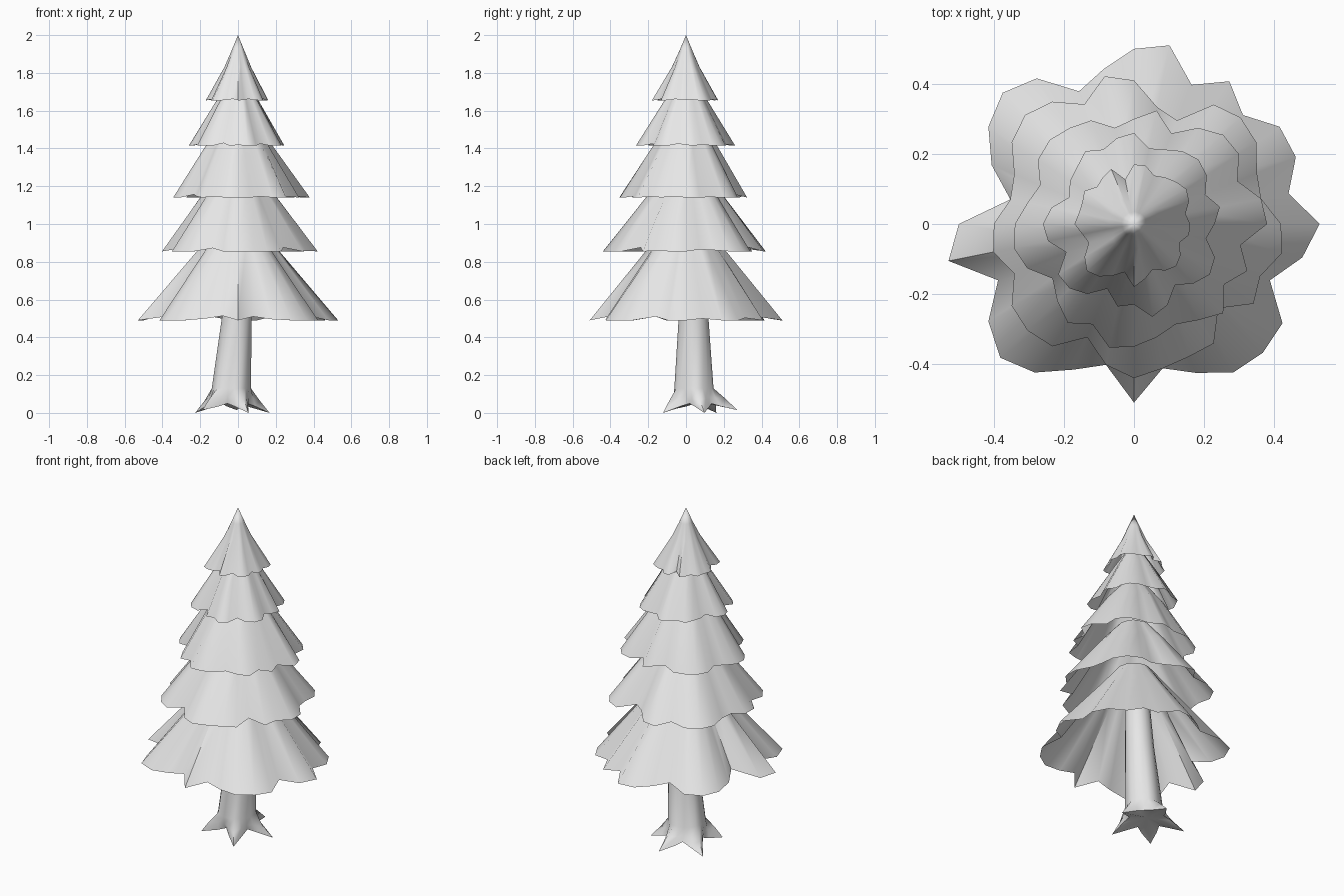
import bpy
import bmesh
from math import cos, sin, radians, tau

default_cube = bpy.data.objects.get("Cube")
if default_cube:
    bpy.data.objects.remove(default_cube, do_unlink=True)


def flat_material(name, value):
    """One plain colour for both the viewport and a render."""
    colour = (value, value, value, 1.0)
    material = bpy.data.materials.new(name)
    material.use_nodes = True
    material.diffuse_color = colour
    shader = material.node_tree.nodes["Principled BSDF"]
    shader.inputs["Base Color"].default_value = colour
    shader.inputs["Roughness"].default_value = 0.9
    return material


light_grey = flat_material("light grey", 0.8)


def loft(name, rings, tip=None, base=None, smooth_angle=60):
    """Skin closed rings of points, with optional fans to a tip and a base point."""
    bm = bmesh.new()
    loops = [[bm.verts.new(point) for point in ring] for ring in rings]
    count = len(loops[0])

    for lower, upper in zip(loops, loops[1:]):
        for i in range(count):
            j = (i + 1) % count
            bm.faces.new((lower[i], lower[j], upper[j], upper[i]))

    if tip:
        peak = bm.verts.new(tip)
        for i in range(count):
            bm.faces.new((loops[-1][i], loops[-1][(i + 1) % count], peak))
    if base:
        centre = bm.verts.new(base)
        for i in range(count):
            bm.faces.new((loops[0][(i + 1) % count], loops[0][i], centre))

    mesh = bpy.data.meshes.new(name)
    bm.to_mesh(mesh)
    bm.free()
    mesh.materials.append(light_grey)
    part = bpy.data.objects.new(name, mesh)
    bpy.context.collection.objects.link(part)

    bpy.ops.object.select_all(action="DESELECT")
    part.select_set(True)
    bpy.context.view_layer.objects.active = part
    bpy.ops.object.shade_smooth_by_angle(angle=radians(smooth_angle))
    return part


def branch_tier(name, rim, rim_z, waist, top, tip=None):
    """An open ragged skirt; rim is its radius in hundredths at even angles."""
    count = len(rim)
    mean = sum(rim) / count
    directions = [(cos(tau * i / count), sin(tau * i / count)) for i in range(count)]

    # The notches between the branch ends sit a little higher than the ends
    edge = [(r / 100 * c, r / 100 * s, rim_z + max(0, mean - r) * 0.0035)
            for r, (c, s) in zip(rim, directions)]

    # The folds fade out towards the top of the skirt
    rings = [edge]
    for (radius, z), fold in ((waist, 0.6), (top, 0.2)):
        ring = []
        for r, (c, s) in zip(rim, directions):
            folded = radius * (1 + fold * (r / mean - 1))
            ring.append((folded * c, folded * s, z))
        rings.append(ring)
    return loft(name, rings, tip)


# Five skirts of branches, from the widest to the crown
branch_tier(
    "lowest_branches",
    (53, 45, 50, 50, 44, 49, 43, 52, 50, 45, 41, 50, 53, 50, 44, 36,
     50, 54, 42, 50, 54, 51, 45, 41, 51, 42, 46, 51, 52, 51, 42, 49),
    rim_z=0.49, waist=(0.21, 0.85), top=(0.1, 1.0))

branch_tier(
    "lower_branches",
    (42, 37, 38, 42, 43, 41, 32, 34, 41, 43, 37, 42, 44, 42, 37, 36,
     40, 41, 37, 42, 43, 42, 35, 41, 44, 42, 41, 41, 34, 41, 39, 43),
    rim_z=0.855, waist=(0.2, 1.14), top=(0.09, 1.28))

branch_tier(
    "middle_branches",
    (38, 37, 32, 36, 36, 33, 28, 33, 30, 28, 32, 33, 34, 33, 29, 31,
     34, 35, 33, 28, 31, 34, 31, 36, 35, 33, 31, 33, 36, 31, 35, 31),
    rim_z=1.14, waist=(0.17, 1.41), top=(0.08, 1.53))

branch_tier(
    "upper_branches",
    (23, 25, 22, 25, 26, 25, 23, 22, 26, 25, 23, 25, 23, 22, 20, 24,
     26, 25, 21, 26, 26, 24, 20, 24, 23, 27, 25, 21, 24, 26, 25, 21),
    rim_z=1.415, waist=(0.11, 1.65), top=(0.05, 1.75))

branch_tier(
    "crown_branches",
    (16, 15, 17, 18, 17, 16, 15, 17, 17, 13, 17, 16, 15, 17, 16, 16,
     17, 15, 14, 17, 19, 18, 16, 14, 18, 16, 14, 16, 17, 16, 14, 16),
    rim_z=1.655, waist=(0.07, 1.83), top=(0.035, 1.915), tip=(0, 0, 2))


# Leaning trunk that spreads into five pointed roots
ROOTS = 5
SIDES = ROOTS * 4


def trunk_ring(x, y, z, radius, root_reach=0.0, root_drop=0.0):
    """A circle whose points stretch outwards and down where the roots grow."""
    ring = []
    for i in range(SIDES):
        angle = radians(9) + tau * i / SIDES
        root = (1.0, 0.3, 0.0, 0.3)[i % 4]
        reach = radius + root_reach * root
        lift = 0.015 if root == 1 and (i // 4) % 2 and root_drop else 0
        ring.append((x + reach * cos(angle), y + reach * sin(angle),
                     z - root_drop * root + lift))
    return ring


loft("trunk", [
    trunk_ring(-0.04, 0.065, 0.05, 0.1, root_reach=0.11, root_drop=0.05),
    trunk_ring(-0.038, 0.05, 0.085, 0.105, root_reach=0.05, root_drop=0.02),
    trunk_ring(-0.035, 0.042, 0.13, 0.105),
    trunk_ring(-0.007, 0.04, 0.5, 0.08),
    trunk_ring(0.0, 0.02, 0.95, 0.06),
], tip=(0, 0, 1.05), base=(-0.04, 0.065, 0.06))
